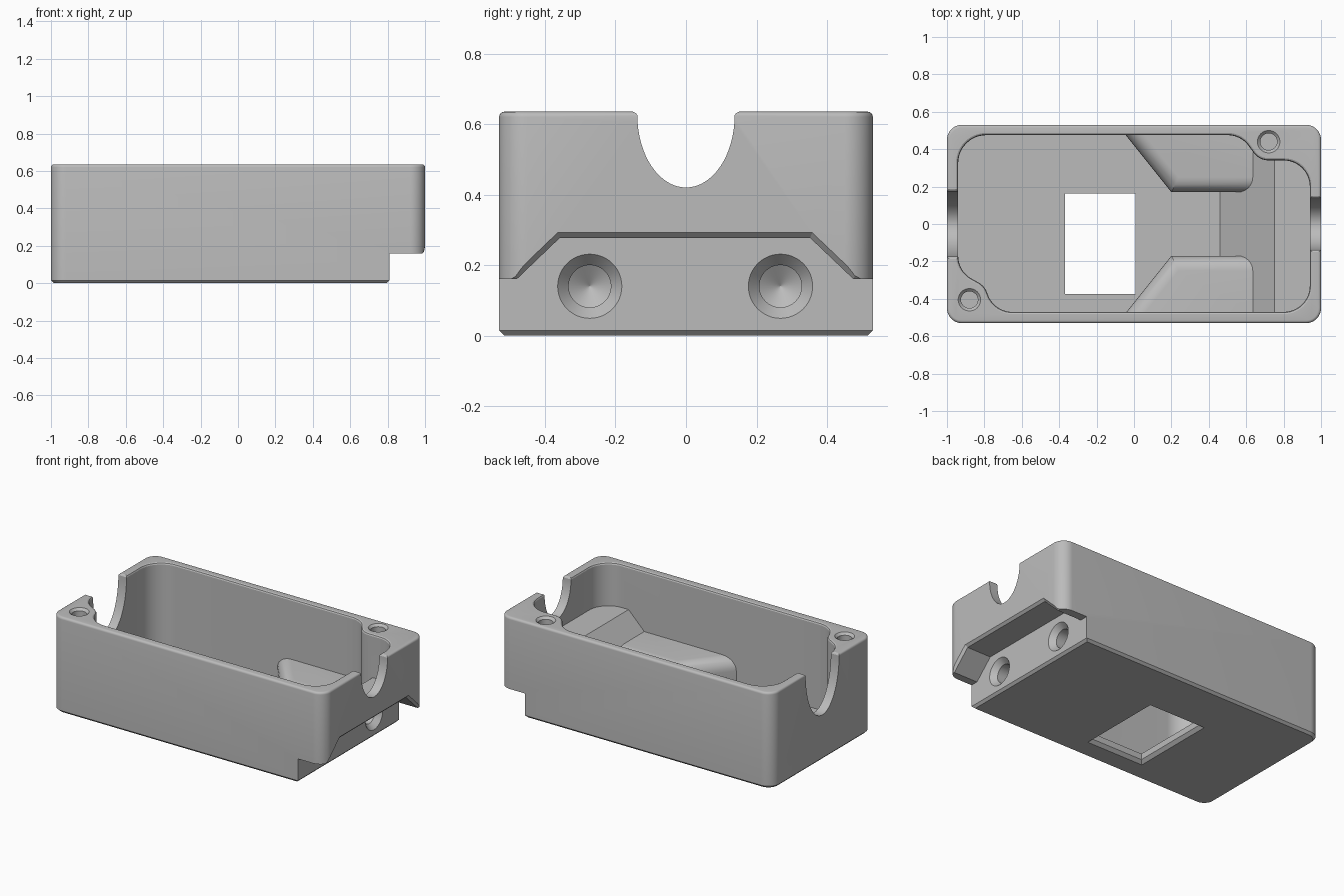
import bpy, bmesh
from math import sin, cos, pi, radians
from mathutils import Vector

cube = bpy.data.objects.get("Cube")
if cube:
    bpy.data.objects.remove(cube, do_unlink=True)

grey = bpy.data.materials.new("plain grey")
grey.use_nodes = True
COLOUR = (0.5, 0.5, 0.5, 1)
grey.diffuse_color = COLOUR
grey.node_tree.nodes["Principled BSDF"].inputs["Base Color"].default_value = COLOUR

AXES = {"x": lambda u, v, w: (w, u, v),
        "y": lambda u, v, w: (u, w, v),
        "z": lambda u, v, w: (u, v, w)}


def arc(cx, cy, rx, start, end, steps=12, ry=None):
    ry = ry or rx
    angles = [radians(start + (end - start) * i / steps) for i in range(steps + 1)]
    return [(cx + rx * cos(a), cy + ry * sin(a)) for a in angles]


def circle(cx, cy, r):
    return arc(cx, cy, r, 0, 352.5, 47)


def grow(outline, d):
    """Offset a closed outline outwards with mitred corners."""
    pts = [Vector(p) for p in outline]
    area = sum(a.x * b.y - b.x * a.y for a, b in zip(pts, pts[1:] + pts[:1]))
    if area < 0:
        pts.reverse()
    result = []
    for i, p in enumerate(pts):
        e1 = (p - pts[i - 1]).normalized()
        e2 = (pts[(i + 1) % len(pts)] - p).normalized()
        n1, n2 = Vector((e1.y, -e1.x)), Vector((e2.y, -e2.x))
        result.append(p + (n1 + n2) * d / (1 + n1.dot(n2)))
    return result


def volume(mesh):
    bm = bmesh.new()
    bm.from_mesh(mesh)
    result = bm.calc_volume(signed=True)
    bm.free()
    return result


def loft(name, outline, levels, axis="z"):
    """Solid through offset copies of an outline; levels are (position, offset)."""
    bm = bmesh.new()
    rings = [[bm.verts.new(AXES[axis](p.x, p.y, w)) for p in grow(outline, d)]
             for w, d in levels]
    n = len(outline)
    for low, high in zip(rings, rings[1:]):
        for i in range(n):
            j = (i + 1) % n
            bm.faces.new((low[i], low[j], high[j], high[i]))
    bm.faces.new(rings[0][::-1])
    bm.faces.new(rings[-1])
    if bm.calc_volume(signed=True) < 0:
        bmesh.ops.reverse_faces(bm, faces=bm.faces)
    mesh = bpy.data.meshes.new(name)
    bm.to_mesh(mesh)
    bm.free()
    mesh.materials.append(grey)
    obj = bpy.data.objects.new(name, mesh)
    bpy.context.collection.objects.link(obj)
    return obj


def cut(target, cutter):
    """Subtract the cutter, taking the first solver that leaves a sound solid."""
    cutter.hide_render = True
    mod = target.modifiers.new("cut", "BOOLEAN")
    mod.operation = "DIFFERENCE"
    mod.object = cutter
    before = volume(target.data)
    for solver in ("MANIFOLD", "EXACT", "FLOAT"):
        mod.solver = solver
        bpy.context.view_layer.update()
        graph = bpy.context.evaluated_depsgraph_get()
        mesh = bpy.data.meshes.new_from_object(target.evaluated_get(graph))
        if 0.2 * before < volume(mesh) < before * 0.999999:
            target.data = mesh
            break
    target.modifiers.remove(mod)
    bpy.data.objects.remove(cutter, do_unlink=True)


def fillet(top, r, steps=6):
    """Levels that round over the top edge of a loft."""
    return [(top - r + r * sin(a), -r * (1 - cos(a)))
            for a in [i * pi / 2 / steps for i in range(steps + 1)]]


TOP, FLOOR, STEP = 0.635, 0.06, 0.81

# Outer shell: rounded box, chamfered base, softened rim
plan = (arc(0.92, 0.45, 0.08, 0, 90) + arc(-0.92, 0.45, 0.08, 90, 180)
        + arc(-0.92, -0.45, 0.08, 180, 270) + arc(0.92, -0.45, 0.08, 270, 360))
body = loft("case_body", plan, [(0, -0.015), (0.015, 0)] + fillet(TOP, 0.015, 4))

# Cavity outline, wrapping round the two screw posts
inside = (arc(0.8, 0.2, 0.14, 0, 90)
          + arc(0.72, 0.44, 0.1, 268, 212)
          + arc(0.5, 0.335, 0.14, 32, 90)
          + arc(-0.79, 0.325, 0.15, 90, 180)
          + arc(-0.8, -0.17, 0.14, 180, 243)
          + arc(-0.88, -0.4, 0.1, 63, 24)
          + arc(-0.65, -0.33, 0.14, 204, 270)
          + arc(0.8, -0.33, 0.14, 270, 360))
cavity = loft("cavity_cutter", inside,
              [(FLOOR, 0), (TOP - 0.012, 0), (TOP - 0.004, 0.004),
               (TOP, 0.012), (TOP + 0.1, 0.012)])

# Sloped floor over the end recess
ramp = [(0.4, 0), (0.75, 0.35), (1.2, 0.35), (1.2, -0.1), (0.4, -0.1)]
cut(cavity, loft("floor_ramp", ramp, [(-0.7, 0), (0.7, 0)], "y"))

# Rounded blocks that hold the end screws
for side in (1, -1):
    block = [(x, y * side) for x, y in
             [(-0.144, 0.6), (-0.04, 0.47), (0.2, 0.17), (0.8, 0.17), (0.8, 0.6)]]
    cut(cavity, loft("screw_block", block, [(0, 0)] + fillet(0.235, 0.08)))
cut(body, cavity)

# Rounded cable notches in both ends
for x, half, depth in ((-1, 0.175, 0.325), (1, 0.138, 0.205)):
    notch = (arc(0, 0.625, half, 180, 360, 32, depth)
             + [(half + 0.004, 0.631), (half + 0.012, TOP), (half + 0.012, 0.75),
                (-half - 0.012, 0.75), (-half - 0.012, TOP), (-half - 0.004, 0.631)])
    cut(body, loft("notch_cutter", notch, [(x - 0.09, 0), (x + 0.09, 0)], "x"))

# Recess under the right end, with chamfered mouth and base edge
recess = [(-0.7, -0.1), (0.7, -0.1), (0.7, 0.16), (0.475, 0.16),
          (0.352, 0.277), (-0.358, 0.277), (-0.48, 0.16), (-0.7, 0.16)]
cut(body, loft("recess_cutter", recess,
               [(STEP, 0), (0.985, 0), (1.0, 0.015), (1.1, 0.015)], "x"))
edge = [(STEP - 0.035, -0.02), (STEP + 0.02, 0.035), (STEP + 0.02, -0.02)]
cut(body, loft("edge_cutter", edge, [(-0.7, 0), (0.7, 0)], "y"))

# Countersunk screw holes in the recessed end
for y in (-0.273, 0.268):
    cut(body, loft("end_hole_cutter", circle(y, 0.14, 0.06),
                   [(0.36, -0.059), (0.4, 0), (0.775, 0),
                    (STEP, 0.031), (STEP + 0.01, 0.031)], "x"))

# Screw holes in the corner posts
for x, y in ((0.72, 0.44), (-0.88, -0.405)):
    cut(body, loft("post_hole_cutter", circle(x, y, 0.045),
                   [(0.38, 0), (TOP - 0.015, 0), (TOP, 0.015), (TOP + 0.02, 0.015)]))

# Rectangular window through the floor
window = [(-0.37, -0.373), (0.007, -0.373), (0.007, 0.162), (-0.37, 0.162)]
cut(body, loft("window_cutter", window,
               [(-0.02, 0.02), (0, 0.02), (0.02, 0), (0.15, 0)]))

bpy.ops.object.select_all(action="DESELECT")
body.select_set(True)
bpy.context.view_layer.objects.active = body
bpy.ops.object.shade_smooth_by_angle(angle=radians(25))
